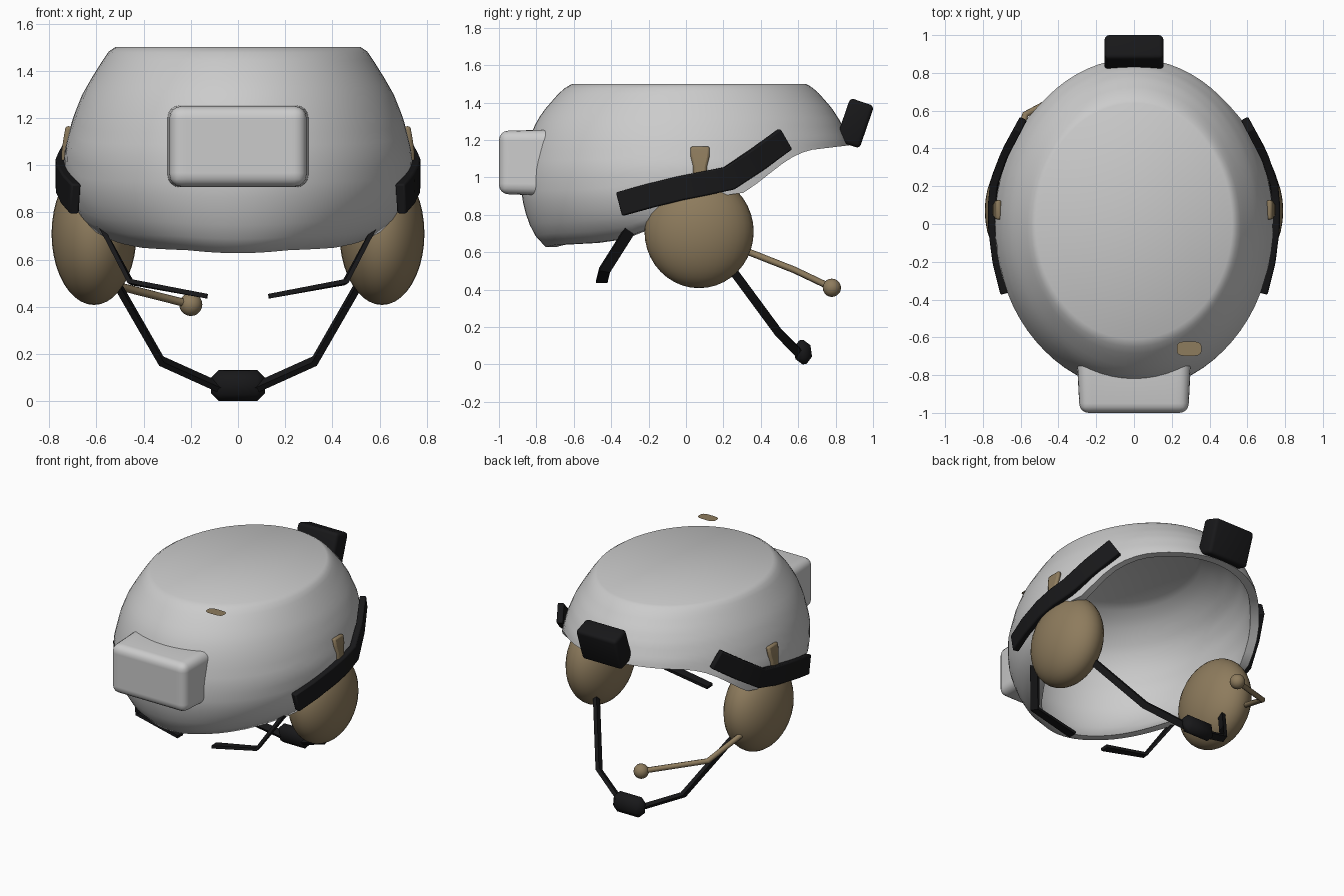
import bpy, bmesh, math
from mathutils import Vector, Matrix

if "Cube" in bpy.data.objects:
    bpy.data.objects.remove(bpy.data.objects["Cube"])


def material(name, rgb):
    m = bpy.data.materials.new(name)
    m.diffuse_color = (*rgb, 1)
    m.use_nodes = True
    m.node_tree.nodes["Principled BSDF"].inputs["Base Color"].default_value = m.diffuse_color
    return m


BLACK = material("black_webbing", (0.009, 0.009, 0.01))
TAN = material("tan_plastic", (0.27, 0.2, 0.11))


def finish(name, bm, mat=None, smooth=None):
    bmesh.ops.recalc_face_normals(bm, faces=bm.faces)
    me = bpy.data.meshes.new(name)
    bm.to_mesh(me)
    bm.free()
    ob = bpy.data.objects.new(name, me)
    bpy.context.collection.objects.link(ob)
    if mat:
        me.materials.append(mat)
    if smooth:
        bpy.ops.object.select_all(action='DESELECT')
        ob.select_set(True)
        bpy.context.view_layer.objects.active = ob
        bpy.ops.object.shade_smooth_by_angle(angle=math.radians(smooth))
    return ob


def lookup(table, v, col=1):
    # linear interpolation in a table sorted by its first column
    if v <= table[0][0]:
        return table[0][col]
    for a, b in zip(table, table[1:]):
        if v <= b[0]:
            f = (v - a[0]) / (b[0] - a[0])
            return a[col] + f * (b[col] - a[col])
    return table[-1][col]


def ribbon(name, pts, wdir, widths, t, mat, bevel=0.0):
    # flat strip of rectangular section swept along points
    pts = [Vector(p) for p in pts]
    bm = bmesh.new()
    rings = []
    for i, p in enumerate(pts):
        tan = (pts[min(i + 1, len(pts) - 1)] - pts[max(i - 1, 0)]).normalized()
        w = Vector(wdir)
        w = (w - tan * w.dot(tan)).normalized()
        n = tan.cross(w)
        w = w * widths[i] / 2
        n = n * t / 2
        rings.append([bm.verts.new(p + q) for q in (w + n, w - n, -w - n, n - w)])
    for a, b in zip(rings, rings[1:]):
        for k in range(4):
            bm.faces.new((a[k], a[k - 1], b[k - 1], b[k]))
    bm.faces.new(rings[0])
    bm.faces.new(rings[-1])
    ob = finish(name, bm, mat, 35)
    if bevel:
        mod = ob.modifiers.new("bevel", 'BEVEL')
        mod.width, mod.segments = bevel, 2
    return ob


def rounded_box(size, bevel, segs):
    bm = bmesh.new()
    bmesh.ops.create_cube(bm, size=1)
    bm.transform(Matrix.Diagonal((*size, 1)))
    bmesh.ops.bevel(bm, geom=bm.edges[:], offset=bevel, segments=segs, profile=0.5, affect='EDGES')
    return bm


def box(name, loc, size, bevel, segs, rot, mat, smooth):
    bm = rounded_box(size, bevel, segs)
    bm.transform(Matrix.Translation(loc) @ Matrix.Rotation(math.radians(rot), 4, 'X'))
    return finish(name, bm, mat, smooth)


def ball(name, loc, radii, u, v, mat):
    bm = bmesh.new()
    bmesh.ops.create_uvsphere(bm, u_segments=u, v_segments=v, radius=1)
    bm.transform(Matrix.Translation(loc) @ Matrix.Diagonal((*radii, 1)))
    return finish(name, bm, mat, 60)


# helmet shell: stacked ellipses (z, half width, front depth, back depth) cut by a rim line
SECTION = [(0.60, .46, .72, .80), (0.65, .53, .775, .83), (0.70, .61, .815, .86),
           (0.78, .685, .85, .89), (0.90, .732, .88, .90), (1.05, .738, .875, .90),
           (1.2, .70, .84, .87), (1.3, .66, .80, .825), (1.37, .62, .75, .78),
           (1.45, .57, .68, .71), (1.485, .545, .64, .67), (1.5, .52, .61, .64)]
RIM = [(-.78, .62), (-.7, .64), (-.5, .65), (-.35, .67), (-.2, .725), (-.1, .79), (0, .85),
       (.1, .89), (.25, .91), (.32, .92), (.42, 1.0), (.55, 1.1), (.65, 1.145), (.9, 1.175)]
# wall thickness by height: the inner dome rounds off earlier than the outer one
WALL = [(1.2, .055), (1.3, .066), (1.4, .10), (1.45, .135), (1.49, .19)]


def shell_point(a, z, inset=0):
    s = math.sin(a)
    return Vector((math.cos(a) * (lookup(SECTION, z, 1) - inset),
                   s * (lookup(SECTION, z, 3 if s > 0 else 2) - inset), z))


bm = bmesh.new()
N, M = 72, 18
cols = []
for i in range(N):
    a = 2 * math.pi * i / N
    zr = 0.9
    for _ in range(30):
        zr = 0.5 * zr + 0.5 * lookup(RIM, shell_point(a, zr).y)
    outer = [shell_point(a, 1.5 + (zr - 1.5) * (j / M) ** 1.25) for j in range(M + 1)]
    zs = [1.49 + (zr - 1.49) * (j / M) ** 1.25 for j in range(M, -1, -1)]
    inner = [shell_point(a, z, lookup(WALL, z)) for z in zs]
    cols.append([bm.verts.new(p) for p in outer + inner])
for i in range(N):
    p, q = cols[i - 1], cols[i]
    for j in range(len(p) - 1):
        bm.faces.new((p[j], p[j + 1], q[j + 1], q[j]))
for k in (0, -1):
    bm.faces.new([c[k] for c in cols])
finish("helmet_shell", bm, None, 60)

# pouch, open at the back where it is fitted to the shell
bm = rounded_box((.58, .20, .34), .05, 4)
bm.transform(Matrix.Translation((0, -.90, 1.08)))
for k in range(-4, 5):
    for co, no in (((k * .055, 0, 0), (1, 0, 0)), ((0, 0, 1.08 + k * .028), (0, 0, 1))):
        bmesh.ops.bisect_plane(bm, geom=bm.verts[:] + bm.edges[:] + bm.faces[:],
                               plane_co=co, plane_no=no)
bmesh.ops.delete(bm, geom=[f for f in bm.faces if f.calc_center_median().y > -.851],
                 context='FACES')
for v in bm.verts:
    if v.co.y > -.88:
        # spread the back edge a little and push it just under the shell surface
        x, z = v.co.x * 1.03, 1.08 + (v.co.z - 1.08) * 1.02
        hx, d = lookup(SECTION, z, 1), lookup(SECTION, z, 2)
        v.co = (x, -d * math.sqrt(1 - (x / hx) ** 2) + .012, z)
finish("pouch", bm, None, 50)

# rear mount
box("mount_block", (0, .903, 1.29), (.31, .135, .24), .022, 3, -19, BLACK, 40)

for s, side in ((1, "right"), (-1, "left")):
    def m(pts):
        return [(s * x, y, z) for x, y, z in pts]
    # side rail
    ribbon(side + "_rail", m([(.69, -.355, .857), (.728, -.2, .90), (.75, -.03, .942),
                              (.752, .1, .968), (.737, .23, .995), (.68, .38, 1.095),
                              (.60, .53, 1.205)]), (0, 0, 1), [.13] * 7, .042, BLACK, .008)
    # ear cup and its stem
    ball(side + "_ear_cup", (s * .61, .07, .71), (.18, .292, .302), 32, 20, TAN)
    ribbon(side + "_cup_stem", m([(.738, .075, .92), (.732, .075, 1.06), (.725, .075, 1.11),
                                  (.715, .075, 1.165)]),
           (0, 1, 0), [.065, .075, .10, .105], .03, TAN, .012)
    # nape strap
    ribbon(side + "_nape_strap", m([(.585, -.28, .75), (.455, -.435, .505), (.13, -.45, .445)]),
           (0, 1, 0), [.06] * 3, .02, BLACK)
    # chin strap
    ribbon(side + "_chin_strap", m([(.555, .20, .57), (.325, .495, .17), (.07, .61, .055)]),
           (0, 1, .6), [.045] * 3, .026, BLACK)

# chin cup
box("chin_cup", (0, .625, .066), (.23, .09, .13), .034, 1, 8, BLACK, 50)

# microphone boom and tip
cu = bpy.data.curves.new("microphone_boom", 'CURVE')
cu.dimensions = '3D'
cu.bevel_depth, cu.bevel_resolution, cu.use_fill_caps = .018, 2, True
sp = cu.splines.new('POLY')
path = [(-.67, .25, .635), (-.575, .58, .505), (-.2, .78, .41)]
sp.points.add(len(path) - 1)
for p, c in zip(sp.points, path):
    p.co = (*c, 1)
cu.materials.append(TAN)
bpy.context.collection.objects.link(bpy.data.objects.new("microphone_boom", cu))
ball("microphone_tip", (-.2, .78, .41), (.049, .049, .049), 16, 10, TAN)

# thin flat tab level with the top
bm = bmesh.new()
tab = []
for i in range(16):
    a = 2 * math.pi * (i + .5) / 16
    c, d = math.cos(a), math.sin(a)
    tab.append(bm.verts.new((.292 + .066 * math.copysign(abs(c) ** .6, c),
                             -.66 + .039 * math.copysign(abs(d) ** .6, d), 1.5)))
bm.faces.new(tab)
finish("top_tab", bm, TAN)
